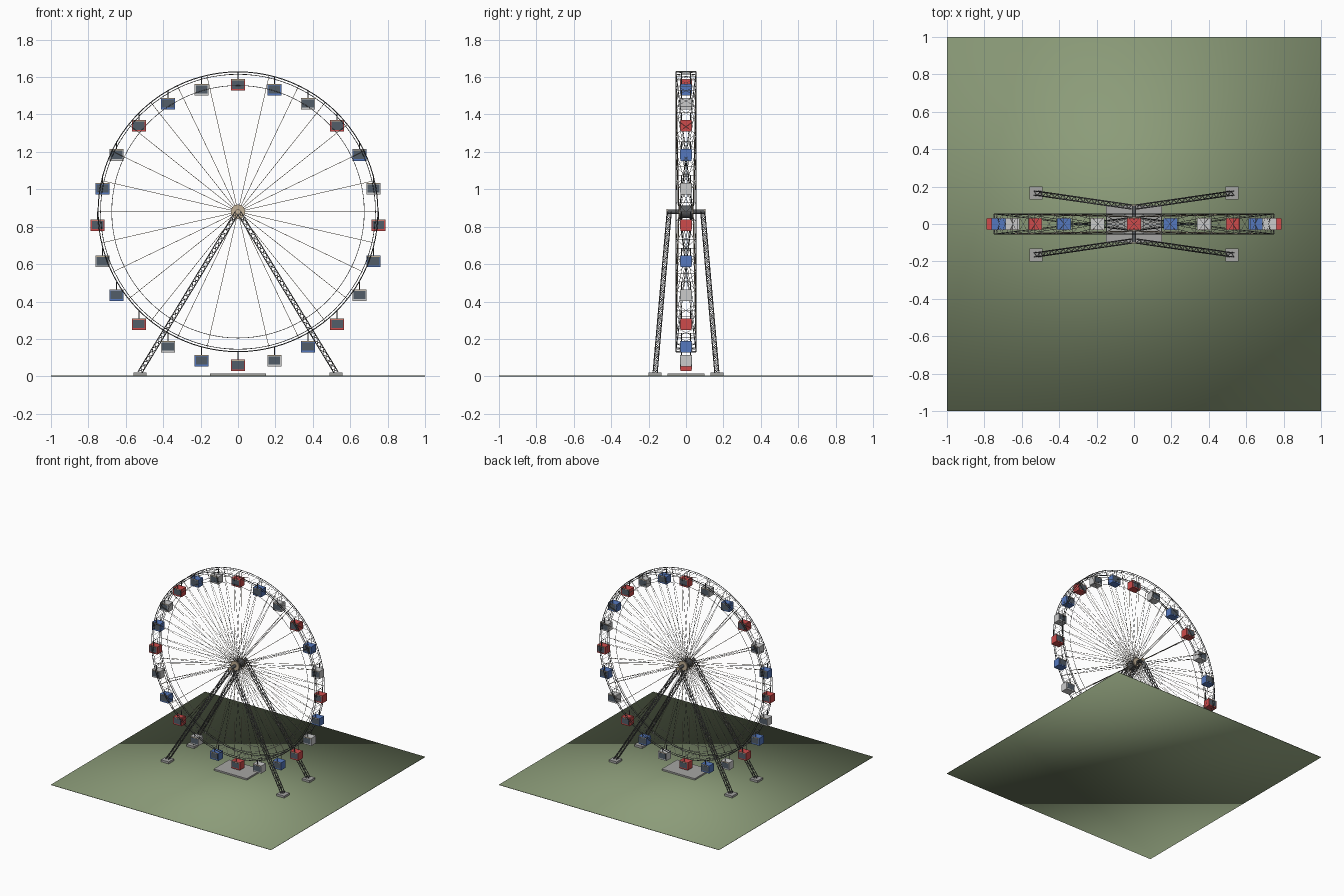
import bpy, bmesh, math
from mathutils import Vector, Matrix

if "Cube" in bpy.data.objects:
    bpy.data.objects.remove(bpy.data.objects["Cube"])

HUB_Z, RIM_R, RIM_Y = 0.88, 0.748, 0.053
INNER_R, CABINS, SPOKES = 0.675, 24, 28


def material(name, rgb):
    m = bpy.data.materials.new(name)
    m.diffuse_color = (*rgb, 1)
    m.use_nodes = True
    m.node_tree.nodes["Principled BSDF"].inputs["Base Color"].default_value = m.diffuse_color
    return m


GRASS = material("grass green", (0.26, 0.33, 0.19))
CONCRETE = material("concrete grey", (0.38, 0.38, 0.37))
STEEL = material("dark steel", (0.10, 0.105, 0.11))
LEG = material("leg steel", (0.22, 0.22, 0.225))
BRACE = material("light steel", (0.48, 0.48, 0.48))
BEIGE = material("hub beige", (0.54, 0.44, 0.31))
GLASS = material("window slate", (0.085, 0.11, 0.14))
RED = material("cabin red", (0.62, 0.07, 0.07))
BLUE = material("cabin blue", (0.09, 0.19, 0.52))
WHITE = material("cabin white", (0.60, 0.60, 0.60))


def finish(bm, name, mats, smooth=False):
    me = bpy.data.meshes.new(name)
    bm.to_mesh(me)
    bm.free()
    for m in mats:
        me.materials.append(m)
    for p in me.polygons:
        p.use_smooth = smooth
    ob = bpy.data.objects.new(name, me)
    bpy.context.collection.objects.link(ob)
    return ob


def bar(bm, a, b, r, sides=4):
    """Straight rod between two points."""
    a, b = Vector(a), Vector(b)
    d = b - a
    rot = d.to_track_quat('Z', 'Y').to_matrix().to_4x4()
    bmesh.ops.create_cone(bm, cap_ends=True, segments=sides, radius1=r, radius2=r,
                          depth=d.length, matrix=Matrix.Translation((a + b) / 2) @ rot)


def box(bm, center, size, index=0):
    mat = Matrix.Translation(center) @ Matrix.Diagonal((*size, 1))
    verts = bmesh.ops.create_cube(bm, size=1, matrix=mat)["verts"]
    for f in {f for v in verts for f in v.link_faces}:
        f.material_index = index


def rim_point(angle, radius, y):
    """Point on the wheel; angle runs clockwise from the top."""
    return Vector((radius * math.sin(angle), y, HUB_Z + radius * math.cos(angle)))


def ring(name, radius, y, r, mat):
    bpy.ops.mesh.primitive_torus_add(major_radius=radius, minor_radius=r, major_segments=96,
                                     minor_segments=6, location=(0, y, HUB_Z),
                                     rotation=(math.pi / 2, 0, 0))
    ob = bpy.context.object
    ob.name = name
    ob.data.materials.append(mat)
    bpy.ops.object.shade_smooth()


def cylinder(name, r, y0, y1, mat, sides=32):
    bm = bmesh.new()
    bar(bm, (0, y0, HUB_Z), (0, y1, HUB_Z), r, sides)
    ob = finish(bm, name, [mat])
    bpy.ops.object.select_all(action='DESELECT')
    bpy.context.view_layer.objects.active = ob
    ob.select_set(True)
    bpy.ops.object.shade_smooth_by_angle()


# Ground slab, softly shaded
bm = bmesh.new()
box(bm, (0, 0, 0.002), (2, 2, 0.004))
finish(bm, "ground_slab", [GRASS], True)

# Boarding platform and leg footings
bm = bmesh.new()
box(bm, (0, 0, 0.009), (0.30, 0.20, 0.015))
finish(bm, "boarding_platform", [CONCRETE])
bm = bmesh.new()
for sx in (-1, 1):
    for sy in (-1, 1):
        box(bm, (sx * 0.525, sy * 0.165, 0.011), (0.07, 0.07, 0.02))
finish(bm, "leg_footings", [CONCRETE])


# Lattice support legs: four chords joined by diagonals
def truss(chords, lattice, a, b, half, bays):
    a, b = Vector(a), Vector(b)
    d = (b - a).normalized()
    u = d.cross(Vector((0, 1, 0))).normalized()
    v = d.cross(u)
    corners = [(u * i + v * j) * half for i, j in ((1, 1), (1, -1), (-1, -1), (-1, 1))]
    for k, c in enumerate(corners):
        bar(chords, a + c, b + c, 0.0026, 6)
        n = corners[(k + 1) % 4]
        for i in range(bays):
            p, q = a.lerp(b, i / bays), a.lerp(b, (i + 1) / bays)
            s, e = (c, n) if i % 2 else (n, c)
            bar(lattice, p + s, q + e, 0.0014)


for sy, side in ((-1, "front"), (1, "back")):
    chords, lattice = bmesh.new(), bmesh.new()
    for sx in (-1, 1):
        truss(chords, lattice, (sx * 0.525, sy * 0.165, 0.02),
              (sx * 0.006, sy * 0.09, HUB_Z - 0.005), 0.011, 34)
    finish(chords, side + "_leg_chords", [LEG], True)
    finish(lattice, side + "_leg_lattice", [LEG])

# Axle, hub drum, flanges
cylinder("axle", 0.012, -0.1, 0.1, STEEL, 20)
cylinder("hub_drum", 0.034, -0.037, 0.037, STEEL)
for s in (-1, 1):
    cylinder("hub_flange", 0.038, s * 0.034, s * 0.041, BEIGE)
    cylinder("axle_cap", 0.014, s * 0.1, s * 0.104, BEIGE, 20)

# Double outer rim tubes and thin inner rims
for s in (-1, 1):
    ring("outer_rim", RIM_R, s * RIM_Y, 0.0026, STEEL)
    ring("second_rim", RIM_R - 0.013, s * RIM_Y, 0.0017, STEEL)
    ring("inner_rim", INNER_R, s * RIM_Y, 0.0016, BRACE)

# Cross bracing between the two rims
bm = bmesh.new()
bays = 48
for i in range(bays):
    a, b = (2 * math.pi * (k + 0.5) / bays for k in (i, i + 1))
    bar(bm, rim_point(a, RIM_R, -RIM_Y), rim_point(a, RIM_R, RIM_Y), 0.0012)
    for s in (-1, 1):
        bar(bm, rim_point(a, RIM_R, -s * RIM_Y), rim_point(b, RIM_R, s * RIM_Y), 0.0009)
finish(bm, "rim_bracing", [BRACE])

# Straight side spokes, and cables crossing to the opposite rim
spokes, cables = bmesh.new(), bmesh.new()
for i in range(SPOKES):
    a = 2 * math.pi * i / SPOKES
    for s in (-1, 1):
        bar(spokes, rim_point(a, 0.034, s * 0.038), rim_point(a, RIM_R, s * RIM_Y), 0.0013)
        bar(cables, rim_point(a, 0.034, s * 0.034), rim_point(a, RIM_R, -s * RIM_Y), 0.0012)
finish(spokes, "spokes", [BEIGE])
finish(cables, "crossing_cables", [STEEL])

# Cabins hang level from pivots on the rim
hangers, pivots = bmesh.new(), bmesh.new()
for i in range(CABINS):
    p = rim_point(2 * math.pi * i / CABINS, 0.75, 0)
    for s in (-1, 1):
        bar(hangers, p + Vector((0, s * 0.024, 0)), p + Vector((0, s * 0.024, -0.045)), 0.0028)
    bar(pivots, p - Vector((0, RIM_Y, 0)), p + Vector((0, RIM_Y, 0)), 0.0015, 6)
    c = p - Vector((0, 0, 0.0715))
    bm = bmesh.new()
    box(bm, c, (0.075, 0.06, 0.062))
    # window plates front and back, with a trim strip above
    for s in (-1, 1):
        box(bm, c + Vector((0, s * 0.0302, 0.001)), (0.063, 0.002, 0.044), 1)
        box(bm, c + Vector((0, s * 0.0302, 0.0272)), (0.069, 0.002, 0.0055), 2)
    finish(bm, f"cabin_{i + 1}", [(RED, BLUE, WHITE)[i % 3], GLASS, BEIGE])
finish(hangers, "cabin_hangers", [STEEL])
finish(pivots, "cabin_pivots", [BRACE])
